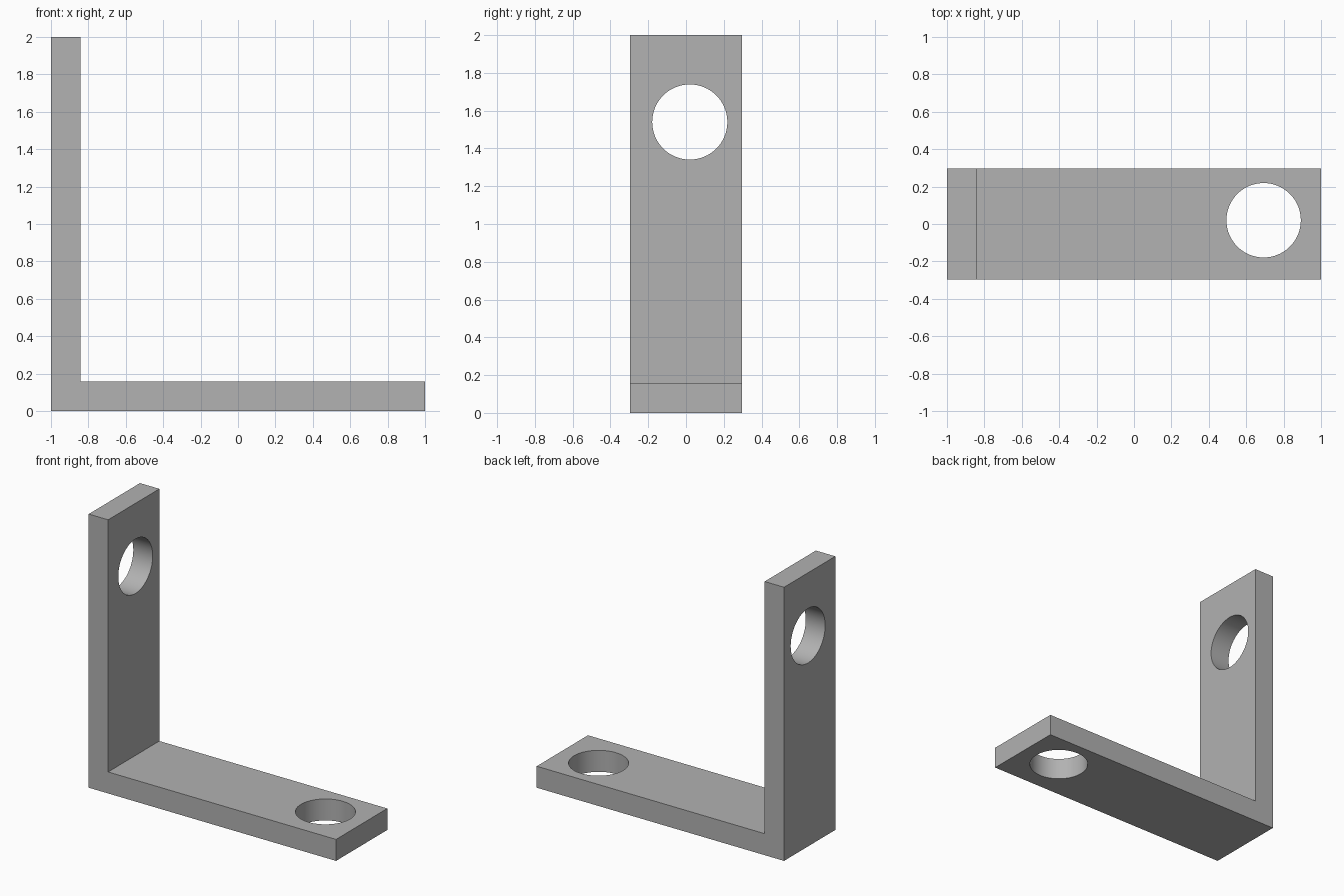
import bpy
import bmesh
import math

cube = bpy.data.objects.get("Cube")
if cube:
    bpy.data.objects.remove(cube, do_unlink=True)

THICK = 0.157
HALF_WIDTH = 0.296
HOLE_RADIUS = 0.199
HOLE_Y = 0.02

# Plain grey metal
grey = bpy.data.materials.new("grey_metal")
grey.use_nodes = True
colour = (0.445, 0.445, 0.445, 1)
grey.diffuse_color = colour
grey.node_tree.nodes["Principled BSDF"].inputs["Base Color"].default_value = colour

# L-shaped profile extruded across the width
inner = -1 + THICK
profile = [(-1, 0), (1, 0), (1, THICK), (inner, THICK), (inner, 2), (-1, 2)]
bm = bmesh.new()
face = bm.faces.new([bm.verts.new((x, -HALF_WIDTH, z)) for x, z in profile])
extruded = bmesh.ops.extrude_face_region(bm, geom=[face])["geom"]
bmesh.ops.translate(bm, vec=(0, 2 * HALF_WIDTH, 0),
                    verts=[v for v in extruded if isinstance(v, bmesh.types.BMVert)])
bmesh.ops.recalc_face_normals(bm, faces=bm.faces)
mesh = bpy.data.meshes.new("angle_bracket")
bm.to_mesh(mesh)
bm.free()
mesh.materials.append(grey)
bracket = bpy.data.objects.new("angle_bracket", mesh)
bpy.context.collection.objects.link(bracket)


def drill(name, location, rotation):
    """Cut a round through-hole and remove the cutter."""
    bpy.ops.mesh.primitive_cylinder_add(vertices=64, radius=HOLE_RADIUS, depth=3 * THICK,
                                        location=location, rotation=rotation)
    cutter = bpy.context.object
    cutter.name = name
    cutter.hide_render = True
    cutter.data.materials.append(grey)
    cut = bracket.modifiers.new(name, 'BOOLEAN')
    cut.operation = 'DIFFERENCE'
    cut.solver = 'EXACT'
    cut.object = cutter
    bpy.ops.object.select_all(action='DESELECT')
    bracket.select_set(True)
    bpy.context.view_layer.objects.active = bracket
    bpy.ops.object.modifier_apply(modifier=cut.name)
    bpy.data.objects.remove(cutter, do_unlink=True)


# One hole in each arm
drill("base_hole", (0.693, HOLE_Y, THICK / 2), (0, 0, 0))
drill("upright_hole", (-1 + THICK / 2, HOLE_Y, 1.54), (0, math.pi / 2, 0))

# Smooth hole walls, sharp outer edges
bpy.ops.object.shade_smooth_by_angle(angle=math.radians(30))
